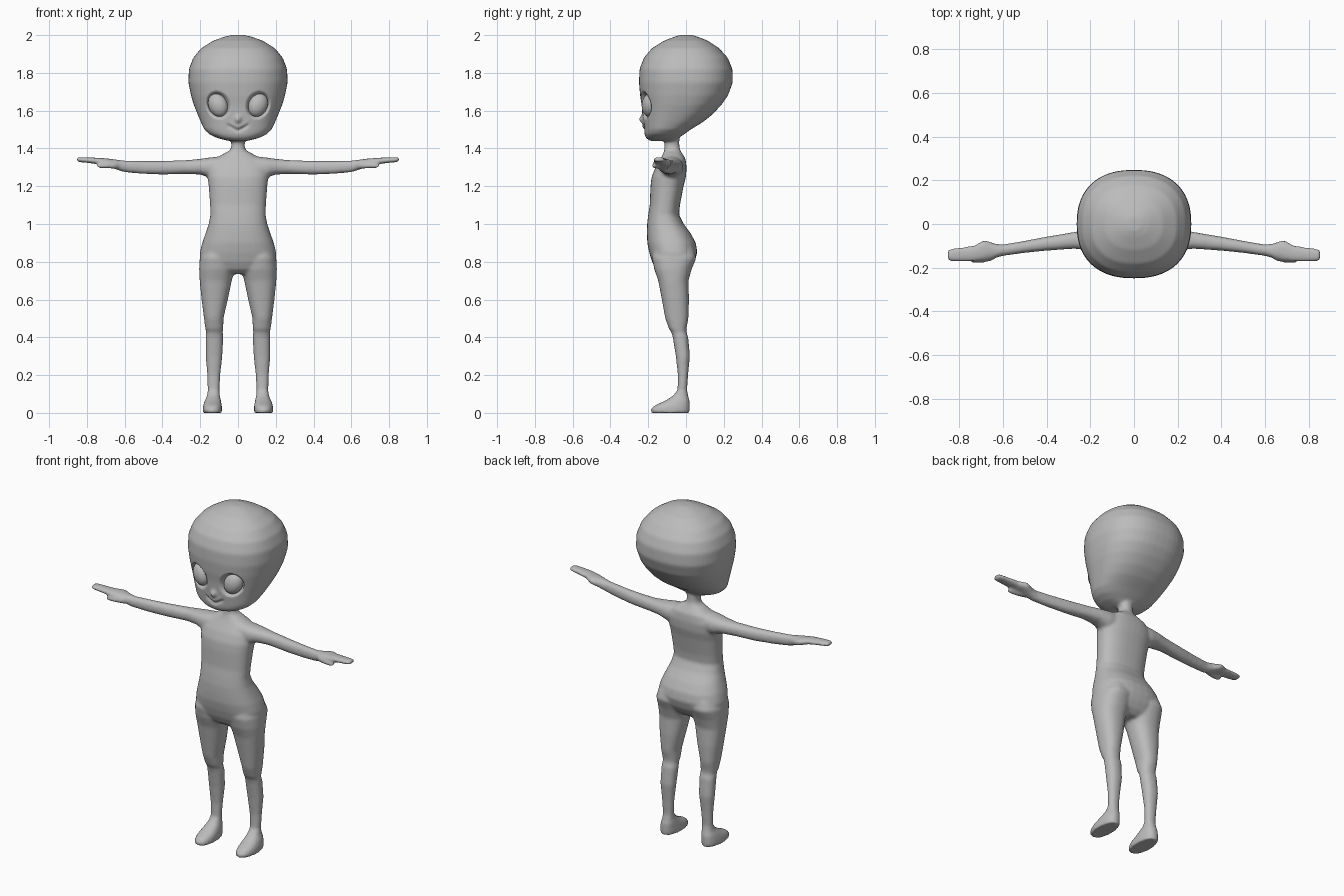
import bpy, bmesh, math
from mathutils import Matrix

skin = bpy.data.materials.new("plain grey")
skin.diffuse_color = (0.5, 0.5, 0.5, 1)


def loft(bm, axis, rings, side=1, power=2.3, n=32):
    """Skin rings (t, a0, a1, b0, b1) along z (a=x, b=y) or along x (a=y, b=z)."""
    loops = []
    for t, a0, a1, b0, b1 in rings:
        loop = []
        for i in range(n):
            c, s = math.cos(2 * math.pi * i / n), math.sin(2 * math.pi * i / n)
            a = (a0 + a1) / 2 + (a1 - a0) / 2 * math.copysign(abs(c) ** (2 / power), c)
            b = (b0 + b1) / 2 + (b1 - b0) / 2 * math.copysign(abs(s) ** (2 / power), s)
            loop.append(bm.verts.new((side * a, b, t) if axis == 'z' else (side * t, a, b)))
        loops.append(loop)
    for p, q in zip(loops, loops[1:]):
        for i in range(n):
            j = (i + 1) % n
            bm.faces.new((p[i], p[j], q[j], q[i]))
    bm.faces.new(loops[0][::-1])
    bm.faces.new(loops[-1])


# z, half width, front y, back y
head = [(1.440, .05, -.19, -.05), (1.455, .11, -.212, -.04), (1.475, .152, -.220, -.01),
        (1.50, .178, -.222, .025), (1.54, .197, -.227, .09), (1.58, .214, -.231, .14),
        (1.63, .234, -.235, .187), (1.68, .249, -.243, .222), (1.75, .263, -.249, .248),
        (1.82, .260, -.246, .246), (1.88, .237, -.223, .221), (1.93, .196, -.181, .176),
        (1.97, .132, -.117, .117), (1.992, .07, -.06, .06), (2.001, .03, -.03, .03)]
torso = [(.735, .10, -.13, -.01), (.76, .17, -.16, .02), (.80, .20, -.18, .045),
         (.85, .202, -.195, .060), (.90, .19, -.205, .052), (.95, .172, -.207, .025),
         (1.0, .155, -.206, -.012), (1.05, .146, -.2, -.037), (1.1, .148, -.192, -.032),
         (1.2, .155, -.188, -.013), (1.25, .162, -.182, 0), (1.30, .162, -.162, .003),
         (1.345, .125, -.135, -.002), (1.37, .08, -.122, -.018), (1.39, .043, -.115, -.03),
         (1.41, .035, -.113, -.035), (1.47, .036, -.113, -.035)]
# z, inner x, outer x, front y, back y
leg = [(0, .085, .186, -.185, .018), (.02, .084, .187, -.187, .020), (.04, .086, .184, -.165, .02),
       (.065, .09, .176, -.11, .019), (.09, .096, .164, -.07, .012), (.12, .098, .16, -.045, .006),
       (.2, .094, .163, -.043, .011), (.3, .083, .171, -.054, .021), (.4, .078, .171, -.07, .012),
       (.428, .081, .168, -.078, .002), (.444, .078, .173, -.09, .002), (.5, .077, .18, -.11, .013),
       (.6, .054, .193, -.128, .016), (.7, .033, .203, -.147, .013), (.76, .018, .206, -.168, .03),
       (.82, .02, .203, -.18, .055), (.87, .04, .18, -.17, .04)]
# x, front y, back y, bottom z, top z
arm = [(.08, -.14, -.015, 1.24, 1.36), (.15, -.135, -.015, 1.245, 1.352), (.2, -.123, -.022, 1.262, 1.345),
       (.27, -.113, -.036, 1.265, 1.338), (.4, -.122, -.058, 1.262, 1.334), (.5, -.132, -.077, 1.265, 1.334),
       (.6, -.146, -.094, 1.274, 1.336), (.635, -.155, -.09, 1.285, 1.34), (.685, -.168, -.072, 1.304, 1.346),
       (.73, -.171, -.098, 1.315, 1.35), (.8, -.173, -.108, 1.324, 1.353), (.845, -.171, -.114, 1.328, 1.354),
       (.854, -.162, -.122, 1.333, 1.351)]
thumb = [(.64, -.165, -.125, 1.292, 1.33), (.69, -.178, -.146, 1.295, 1.322),
         (.735, -.18, -.155, 1.296, 1.317), (.747, -.175, -.16, 1.299, 1.313)]

# Body: lofted parts fused into one skin
bm = bmesh.new()
loft(bm, 'z', [(z, -w, w, f, b) for z, w, f, b in head], power=2.35, n=48)
loft(bm, 'z', [(z, -w, w, f, b) for z, w, f, b in torso], power=2.4)
for side in (1, -1):
    loft(bm, 'z', leg, side)
    loft(bm, 'x', arm, side)
    loft(bm, 'x', thumb, side)
bmesh.ops.recalc_face_normals(bm, faces=bm.faces)
mesh = bpy.data.meshes.new("body")
bm.to_mesh(mesh)
bm.free()
body = bpy.data.objects.new("body", mesh)
bpy.context.collection.objects.link(body)
bpy.context.view_layer.objects.active = body
body.select_set(True)
rm = body.modifiers.new("fuse", 'REMESH')
rm.mode = 'VOXEL'
rm.voxel_size = 0.008
sm = body.modifiers.new("soften", 'SMOOTH')
sm.factor, sm.iterations = 0.5, 8
bpy.ops.object.modifier_apply(modifier="fuse")
bpy.ops.object.modifier_apply(modifier="soften")


def bump(u, v):
    return math.exp(-u * u - v * v)


# Face: eye sockets, nose and smile pressed into the skin
TILT = math.radians(25)
for v in body.data.vertices:
    x, y, z = abs(v.co.x), v.co.y, v.co.z
    if y > -.12 or z < 1.45:
        continue
    dx, dz = x - .106, z - 1.63
    u = (dx * math.cos(TILT) - dz * math.sin(TILT)) / .057
    w = (dx * math.sin(TILT) + dz * math.cos(TILT)) / .069
    r = math.hypot(u, w)
    v.co.y += .03 * min(1, max(0, (1.08 - r) / .25))
    v.co.y -= .02 * bump(x / .016, (z - 1.553) / .02)
    if x < .062:
        line = 1.494 + .03 * (x / .055) ** 1.2
        v.co.y += .011 * bump(0, (z - line) / .008) * min(1, (.062 - x) / .015)
        v.co.y -= .006 * bump(x / .035, (z - line - .018) / .012)
body.data.materials.clear()
body.data.materials.append(skin)
for p in body.data.polygons:
    p.use_smooth = True

# Eyes: tilted almond eyeballs in the sockets
for side, name in ((1, "left_eye"), (-1, "right_eye")):
    bpy.ops.mesh.primitive_uv_sphere_add(segments=32, ring_count=20, radius=1)
    eye = bpy.context.object
    eye.name = name
    eye.data.transform(Matrix.Translation((side * .106, -.193, 1.63))
                       @ Matrix.Rotation(side * math.radians(18), 4, 'Z')
                       @ Matrix.Rotation(side * TILT, 4, 'Y')
                       @ Matrix.Diagonal((.051, .04, .064, 1)))
    eye.data.materials.append(skin)
    bpy.ops.object.shade_smooth()
